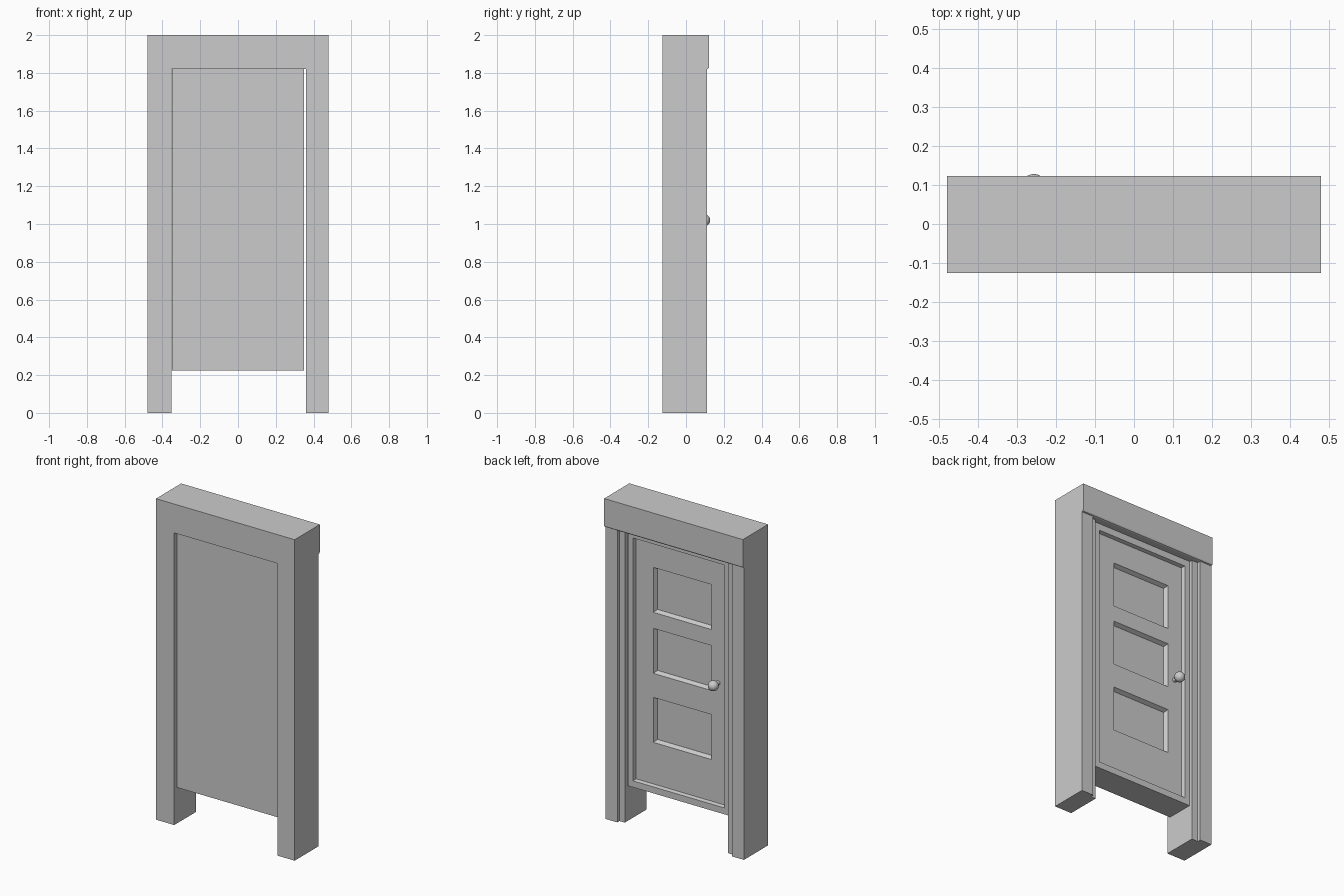
import bpy, bmesh, math
from mathutils import Vector

if "Cube" in bpy.data.objects:
    bpy.data.objects.remove(bpy.data.objects["Cube"])


def finish(name, bm):
    bmesh.ops.recalc_face_normals(bm, faces=bm.faces)
    me = bpy.data.meshes.new(name)
    bm.to_mesh(me)
    bm.free()
    ob = bpy.data.objects.new(name, me)
    bpy.context.collection.objects.link(ob)
    return ob


def prism(name, pts, direction):
    """Extrude a closed planar outline along a direction."""
    bm = bmesh.new()
    face = bm.faces.new([bm.verts.new(p) for p in pts])
    ext = bmesh.ops.extrude_face_region(bm, geom=[face], use_keep_orig=True)
    verts = [g for g in ext["geom"] if isinstance(g, bmesh.types.BMVert)]
    bmesh.ops.translate(bm, verts=verts, vec=Vector(direction))
    return finish(name, bm)


def recess(bm, faces, slope, depth):
    """Inset a group of back faces and sink them towards the front."""
    bmesh.ops.inset_region(bm, faces=faces, thickness=slope, use_even_offset=True)
    bmesh.ops.translate(bm, verts=list({v for f in faces for v in f.verts}),
                        vec=(0, -depth, 0))


# Jambs with a stepped rebate on the back inner edge
for name, side, inner in (("left_jamb", -1, 0.352), ("right_jamb", 1, 0.359)):
    outline = [(0.478, -0.125), (0.478, 0.112), (0.395, 0.112),
               (0.395, 0.09), (inner, 0.09), (inner, -0.125)]
    prism(name, [(side * x, y, 0) for x, y in outline], (0, 0, 1.82))

# Header overhanging the jambs at the back, with an eased lower edge
profile = [(-0.125, 1.82), (-0.125, 2.0), (0.123, 2.0),
           (0.123, 1.831), (0.119, 1.823), (0.112, 1.82)]
prism("header", [(-0.478, y, z) for y, z in profile], (0.956, 0, 0))

# Door: gridded back face, raised border, three sunken panels
xs = [-0.35, -0.315, -0.21, 0.19, 0.315, 0.35]
zs = [0.225, 0.265, 0.53, 0.81, 0.96, 1.24, 1.34, 1.62, 1.778, 1.82]
bm = bmesh.new()
grid = [[bm.verts.new((x, 0.072, z)) for z in zs] for x in xs]
cells = {}
for i in range(len(xs) - 1):
    for j in range(len(zs) - 1):
        cells[i, j] = bm.faces.new((grid[i][j], grid[i][j + 1],
                                    grid[i + 1][j + 1], grid[i + 1][j]))
bm.normal_update()
rim = [e for e in bm.edges if e.is_boundary]
inner_cells = [f for (i, j), f in cells.items() if 0 < i < 4 and 0 < j < 8]
recess(bm, inner_cells, 0.006, 0.022)
recess(bm, [cells[2, j] for j in (2, 4, 6)], 0.012, 0.025)
ext = bmesh.ops.extrude_edge_only(bm, edges=rim)
verts = [g for g in ext["geom"] if isinstance(g, bmesh.types.BMVert)]
bmesh.ops.translate(bm, verts=verts, vec=(0, -0.172, 0))
bmesh.ops.holes_fill(bm, edges=[e for e in bm.edges if e.is_boundary], sides=0)
finish("door", bm)

# Door knob and its stem
bpy.ops.mesh.primitive_uv_sphere_add(segments=24, ring_count=16, radius=0.031,
                                     location=(-0.256, 0.097, 1.02))
knob = bpy.context.object
knob.name = "knob"
bpy.ops.object.shade_smooth()
bpy.ops.mesh.primitive_cylinder_add(vertices=24, radius=0.014, depth=0.05,
                                    location=(-0.256, 0.07, 1.02),
                                    rotation=(math.pi / 2, 0, 0))
stem = bpy.context.object
stem.name = "knob_stem"
bpy.ops.object.shade_smooth_by_angle()
